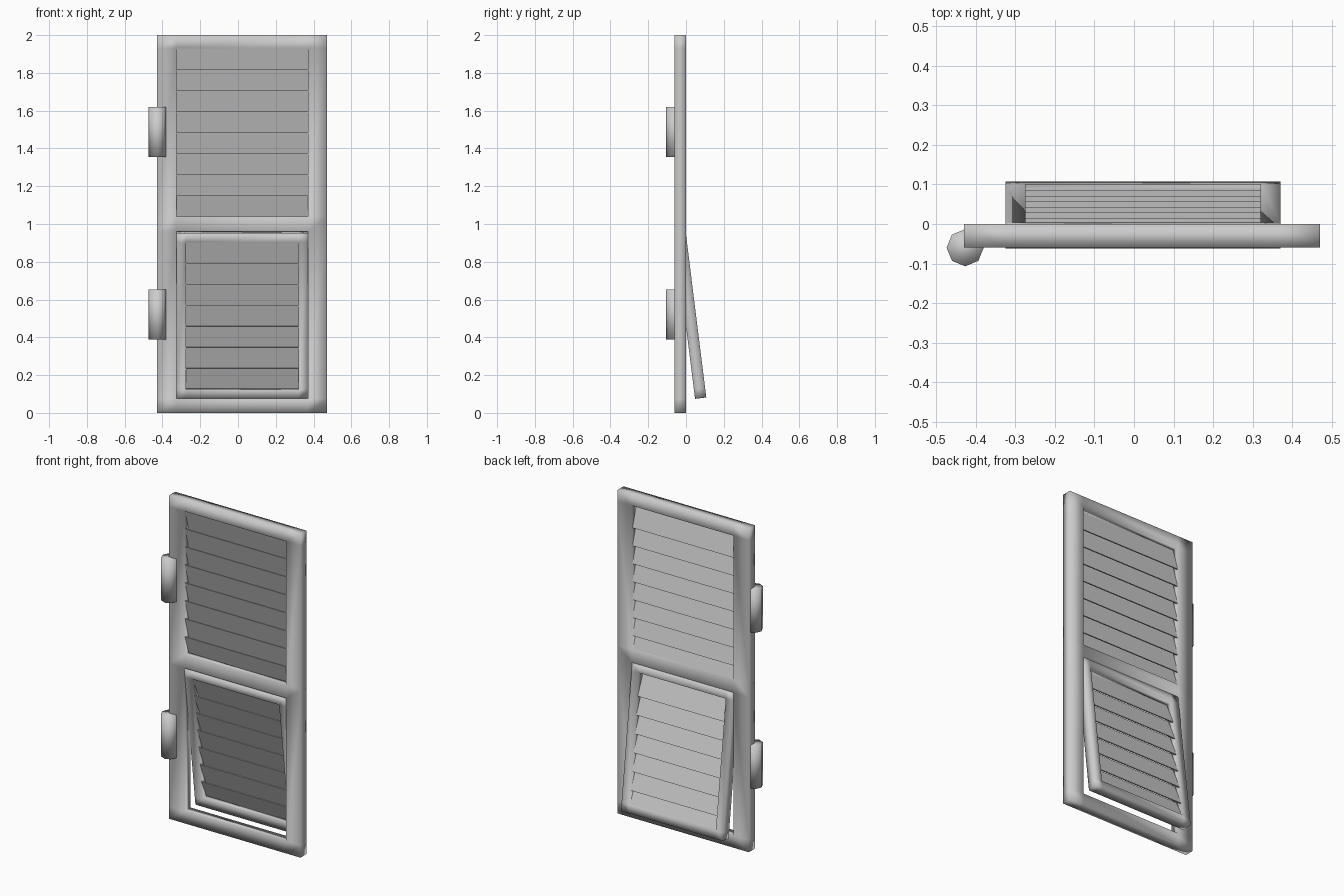
import bpy, bmesh
from math import radians
from mathutils import Matrix

if "Cube" in bpy.data.objects:
    bpy.data.objects.remove(bpy.data.objects["Cube"], do_unlink=True)

grey = bpy.data.materials.new("plain grey")
grey.use_nodes = True
colour = (0.6, 0.6, 0.6, 1)
grey.diffuse_color = colour
grey.node_tree.nodes["Principled BSDF"].inputs["Base Color"].default_value = colour


def finish(name, bm, smooth=False):
    bmesh.ops.recalc_face_normals(bm, faces=bm.faces)
    for f in bm.faces:
        f.smooth = smooth
    mesh = bpy.data.meshes.new(name)
    bm.to_mesh(mesh)
    bm.free()
    obj = bpy.data.objects.new(name, mesh)
    bpy.context.collection.objects.link(obj)
    mesh.materials.append(grey)
    return obj


def frame(name, xs, zs, y0, y1):
    """Flat lattice with open cells at odd rows of the middle column."""
    bm = bmesh.new()
    grid = [[bm.verts.new((x, y0, z)) for x in xs] for z in zs]
    for j in range(len(zs) - 1):
        for i in range(len(xs) - 1):
            if i == 1 and j % 2 == 1:
                continue
            bm.faces.new((grid[j][i], grid[j][i + 1],
                          grid[j + 1][i + 1], grid[j + 1][i]))
    out = bmesh.ops.extrude_face_region(bm, geom=bm.faces[:])
    moved = [g for g in out["geom"] if isinstance(g, bmesh.types.BMVert)]
    bmesh.ops.translate(bm, verts=moved, vec=(0, y1 - y0, 0))
    return finish(name, bm, True)


def slats(name, count, x0, x1, z0, z1, y):
    """Overlapping boards, each leaning with its top to the front."""
    bm = bmesh.new()
    pitch = (z1 - z0) / count
    for i in range(count):
        top = z1 - i * pitch
        bottom = max(top - pitch - 0.028, z0 - 0.01)
        rows = [(y - 0.024, top), (y - 0.016, top),
                (y + 0.024, bottom), (y + 0.016, bottom)]
        ends = [[bm.verts.new((x, a, b)) for a, b in rows] for x in (x0, x1)]
        for end in ends:
            bm.faces.new(end)
        for k in range(4):
            n = (k + 1) % 4
            bm.faces.new((ends[0][k], ends[0][n], ends[1][n], ends[1][k]))
    return finish(name, bm)


# Fixed outer frame and its upper louvres
frame("outer_frame", (-0.43, -0.325, 0.37, 0.47),
      (0, 0.075, 0.96, 1.04, 1.93, 2), -0.06, 0)
slats("upper_slats", 8, -0.33, 0.375, 1.04, 1.93, -0.03)

# Lower flap, hung from its top edge and swung out at the back
length = 0.885
flap = [
    frame("flap_frame", (-0.325, -0.275, 0.32, 0.37),
          (-length, -length + 0.05, -0.05, 0), -0.06, 0),
    slats("flap_slats", 7, -0.28, 0.325, -length + 0.05, -0.05, -0.03),
]
for part in flap:
    part.data.transform(Matrix.Translation((0, -0.002, 0.96))
                        @ Matrix.Rotation(radians(7.1), 4, "X"))

# Eight-sided hinge barrels
for name, z in (("upper_hinge", 1.488), ("lower_hinge", 0.522)):
    bm = bmesh.new()
    bmesh.ops.create_cone(bm, cap_ends=True, segments=8, radius1=0.047,
                          radius2=0.047, depth=0.265)
    bmesh.ops.translate(bm, verts=bm.verts, vec=(-0.427, -0.06, z))
    finish(name, bm, True)
